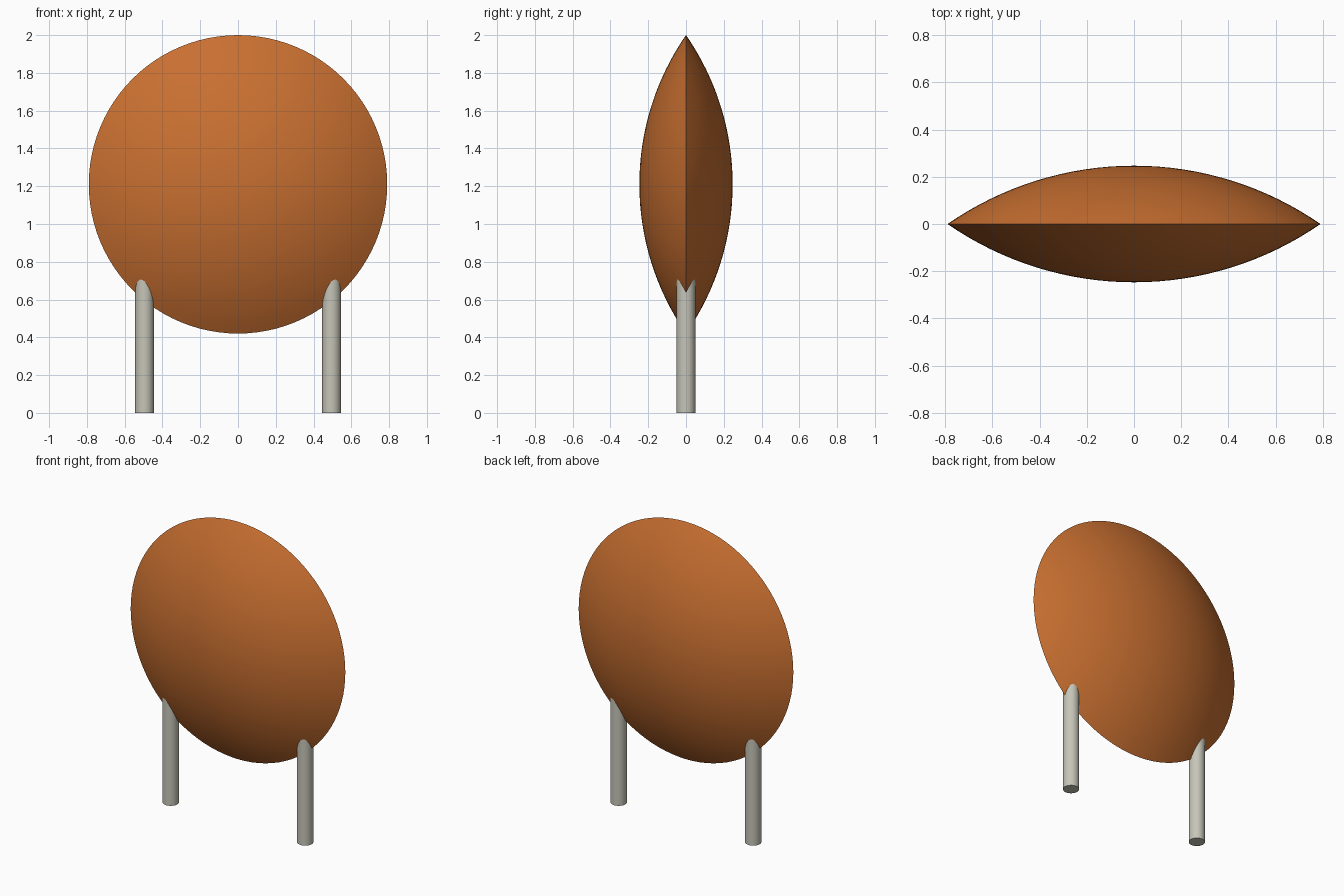
import bpy, bmesh, math
from mathutils import Matrix, Vector

cube = bpy.data.objects.get("Cube")
if cube:
    bpy.data.objects.remove(cube, do_unlink=True)


def material(name, rgb):
    m = bpy.data.materials.new(name)
    m.use_nodes = True
    m.diffuse_color = (*rgb, 1)
    m.node_tree.nodes["Principled BSDF"].inputs["Base Color"].default_value = (*rgb, 1)
    return m


def add_object(name, bm, mat):
    bmesh.ops.recalc_face_normals(bm, faces=bm.faces)
    mesh = bpy.data.meshes.new(name)
    bm.to_mesh(mesh)
    bm.free()
    mesh.materials.append(mat)
    ob = bpy.data.objects.new(name, mesh)
    bpy.context.collection.objects.link(ob)
    bpy.ops.object.select_all(action='DESELECT')
    ob.select_set(True)
    bpy.context.view_layer.objects.active = ob
    bpy.ops.object.shade_smooth_by_angle(angle=math.radians(30))
    return ob


orange = material("burnt orange", (0.58, 0.16, 0.03))
grey = material("warm light grey", (0.57, 0.56, 0.48))

# Lens-shaped disc: two shallow spherical caps meeting at a sharp rim
RIM, BULGE, CENTRE_Z = 0.79, 0.247, 1.21
sphere_r = (RIM ** 2 + BULGE ** 2) / (2 * BULGE)
half_angle = math.asin(RIM / sphere_r)
STEPS = 16
profile = []
for i in range(-STEPS, STEPS + 1):
    a = half_angle * (1 - abs(i) / STEPS)
    depth = sphere_r * math.cos(a) - (sphere_r - BULGE)
    profile.append(Vector((sphere_r * math.sin(a), math.copysign(depth, i), 0)))

bm = bmesh.new()
verts = [bm.verts.new(p) for p in profile]
edges = [bm.edges.new(pair) for pair in zip(verts, verts[1:])]
bmesh.ops.spin(bm, geom=verts + edges, cent=(0, 0, 0), axis=(0, 1, 0),
               angle=2 * math.pi, steps=96)
bmesh.ops.remove_doubles(bm, verts=bm.verts, dist=1e-4)
bmesh.ops.translate(bm, verts=bm.verts, vec=(0, 0, CENTRE_Z))
add_object("lens_disc", bm, orange)

# Two upright round legs whose tops are buried in the disc
LEG_X, LEG_R, LEG_TOP = 0.495, 0.049, 0.8
for side, name in ((1, "left_leg"), (-1, "right_leg")):
    bm = bmesh.new()
    bmesh.ops.create_cone(bm, cap_ends=True, segments=32, radius1=LEG_R,
                          radius2=LEG_R, depth=LEG_TOP,
                          matrix=Matrix.Translation((side * LEG_X, 0, LEG_TOP / 2)))
    add_object(name, bm, grey)
